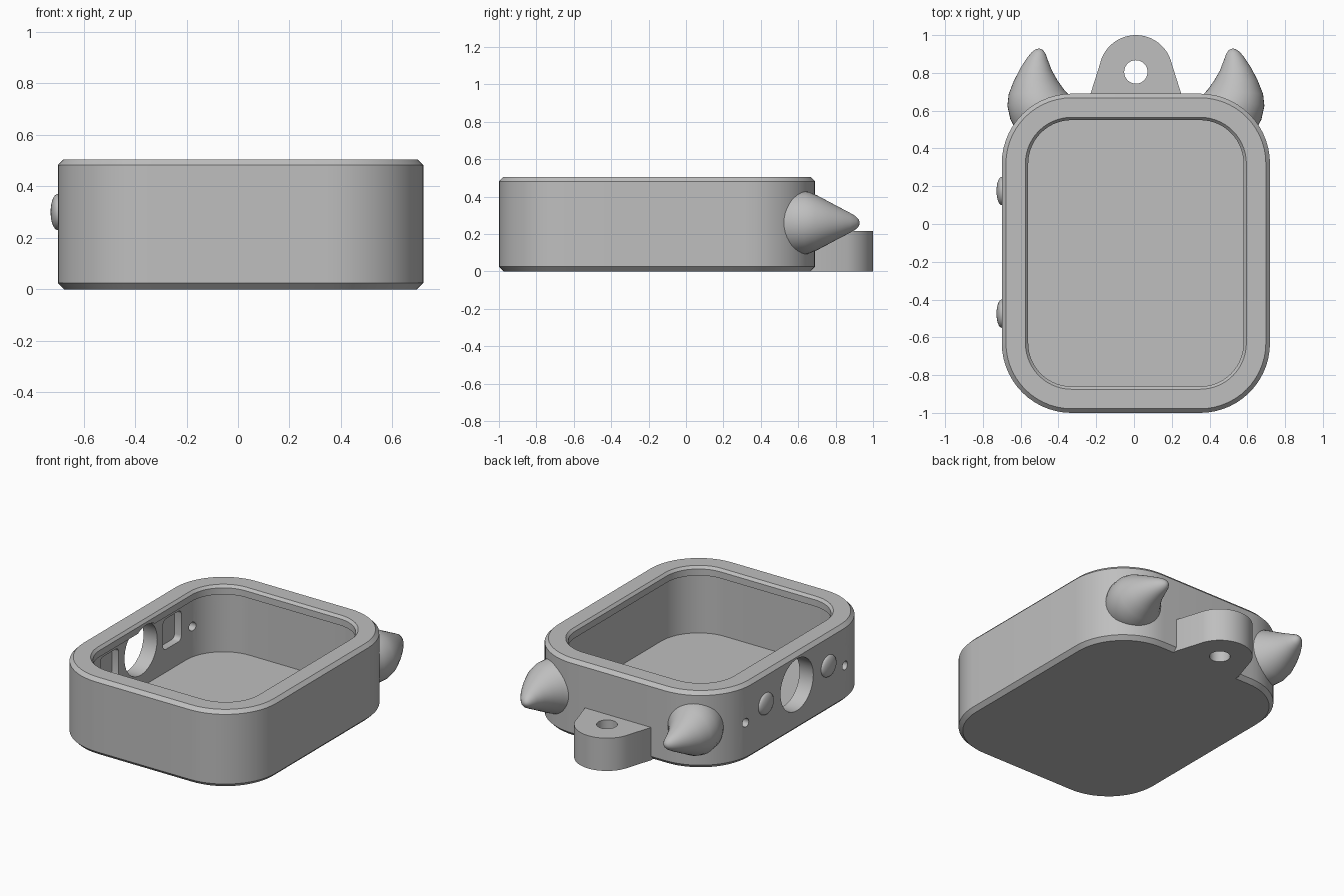
import bpy, bmesh, math
from mathutils import Vector, Matrix

if "Cube" in bpy.data.objects:
    bpy.data.objects.remove(bpy.data.objects["Cube"])

CX, CY = 0.01, -0.155          # centre of the case
HX, HY, R = 0.71, 0.845, 0.37  # half sizes and corner radius

grey = bpy.data.materials.new("grey")
grey.diffuse_color = (0.52, 0.52, 0.52, 1)
grey.use_nodes = True
grey.node_tree.nodes["Principled BSDF"].inputs["Base Color"].default_value = grey.diffuse_color


def finish(name, bm):
    bmesh.ops.recalc_face_normals(bm, faces=bm.faces)
    me = bpy.data.meshes.new(name)
    bm.to_mesh(me)
    bm.free()
    me.materials.append(grey)
    ob = bpy.data.objects.new(name, me)
    bpy.context.collection.objects.link(ob)
    return ob


def loft(name, rings):
    """Skin a list of equal-length rings and cap both ends."""
    bm = bmesh.new()
    vs = [[bm.verts.new(p) for p in ring] for ring in rings]
    n = len(vs[0])
    for a, b in zip(vs, vs[1:]):
        for i in range(n):
            j = (i + 1) % n
            bm.faces.new((a[i], a[j], b[j], b[i]))
    bm.faces.new(vs[0][::-1])
    bm.faces.new(vs[-1])
    return finish(name, bm)


def rounded(inset, z, steps=14):
    """Rounded rectangle outline, offset inwards from the case outline."""
    pts = []
    for k, (sx, sy) in enumerate(((1, 1), (-1, 1), (-1, -1), (1, -1))):
        for i in range(steps + 1):
            a = math.pi / 2 * (k + i / steps)
            pts.append((CX + sx * (HX - R) + (R - inset) * math.cos(a),
                        CY + sy * (HY - R) + (R - inset) * math.sin(a), z))
    return pts


def circle(c, r, u, v, n=40):
    c, u, v = Vector(c), Vector(u), Vector(v)
    return [c + r * (math.cos(2 * math.pi * i / n) * u
                     + math.sin(2 * math.pi * i / n) * v) for i in range(n)]


def side_hole(name, y, z, r):
    return loft(name, [circle((x, y, z), r, (0, 1, 0), (0, 0, 1))
                       for x in (-0.9, -0.45)])


def cut(ob, cutters):
    bpy.context.view_layer.objects.active = ob
    for c in cutters:
        m = ob.modifiers.new("cut", 'BOOLEAN')
        m.operation, m.solver, m.object = 'DIFFERENCE', 'EXACT', c
        bpy.ops.object.modifier_apply(modifier=m.name)


def smooth(ob):
    bpy.ops.object.select_all(action='DESELECT')
    ob.select_set(True)
    bpy.context.view_layer.objects.active = ob
    bpy.ops.object.shade_smooth_by_angle(angle=math.radians(30))


# Case shell with chamfered rims
case = loft("case", [rounded(0.025, 0), rounded(0, 0.025),
                     rounded(0, 0.482), rounded(0.022, 0.505)])

# Cavity with a narrower lip at the opening
cavity = loft("cavity_cutter", [rounded(0.10, 0.05), rounded(0.10, 0.445),
                                rounded(0.14, 0.445), rounded(0.14, 0.488),
                                rounded(0.125, 0.505), rounded(0.112, 0.52)])
cutters = [cavity,
           side_hole("crown_hole_cutter", -0.15, 0.30, 0.17),
           side_hole("rear_pinhole_cutter", 0.375, 0.25, 0.028),
           side_hole("front_pinhole_cutter", -0.65, 0.235, 0.028)]

# Square pockets behind the buttons
BUTTON_Y = (0.175, -0.475)
for y in BUTTON_Y:
    bm = bmesh.new()
    bmesh.ops.create_cube(bm, size=1, matrix=Matrix.Translation((-0.60, y, 0.30))
                          @ Matrix.Diagonal((0.10, 0.19, 0.20, 1)))
    edges = [e for e in bm.edges
             if abs(e.verts[0].co.x - e.verts[1].co.x) > 0.05]
    bmesh.ops.bevel(bm, geom=edges, offset=0.03, segments=4, profile=0.5,
                    affect='EDGES')
    cutters.append(finish("pocket_cutter", bm))
cut(case, cutters)
smooth(case)

# Domed side buttons
for y in BUTTON_Y:
    bm = bmesh.new()
    bmesh.ops.create_uvsphere(bm, u_segments=32, v_segments=20, radius=1,
                              matrix=Matrix.Translation((-0.70, y, 0.30))
                              @ Matrix.Diagonal((0.028, 0.075, 0.07, 1)))
    smooth(finish("button", bm))

# Curved horns at the rear corners: centre x, y, radius, axis x
HORN = [(-0.45, 0.52, 0.165, -0.45), (-0.49, 0.61, 0.174, -0.35),
        (-0.508, 0.655, 0.165, -0.18), (-0.517, 0.70, 0.147, -0.08),
        (-0.52, 0.76, 0.115, 0), (-0.517, 0.82, 0.083, 0.1),
        (-0.51, 0.872, 0.056, 0.15), (-0.504, 0.905, 0.037, 0.15),
        (-0.50, 0.922, 0.02, 0.15), (-0.499, 0.928, 0.006, 0.15)]
for side, label in ((1, "left_horn"), (-1, "right_horn")):
    rings = []
    for x, y, r, dx in HORN:
        across = Vector((side, -dx, 0)).normalized()
        x = x if side == 1 else 2 * CX - x
        rings.append(circle((x, y, 0.26), r, across, (0, 0, 1)))
    horn = loft(label, rings)
    cut(horn, [cavity])
    smooth(horn)

# Hanging tab with a hole
arc = [math.radians(a) for a in range(12, 169, 6)]
outline = [(CX + 0.24, 0.69), *[(CX + 0.195 * math.cos(a), 0.805 + 0.195 * math.sin(a))
                                for a in arc],
           (CX - 0.24, 0.69), (CX - 0.24, 0.64), (CX + 0.24, 0.64)]
tab = loft("hanging_tab", [[(x, y, z) for x, y in outline] for z in (0, 0.215)])
tab_hole = loft("tab_hole_cutter", [circle((CX, 0.805, z), 0.062, (1, 0, 0), (0, 1, 0))
                                    for z in (-0.1, 0.4)])
cut(tab, [tab_hole])
smooth(tab)

# Helpers are no longer needed
for c in cutters + [tab_hole]:
    bpy.data.objects.remove(c)
